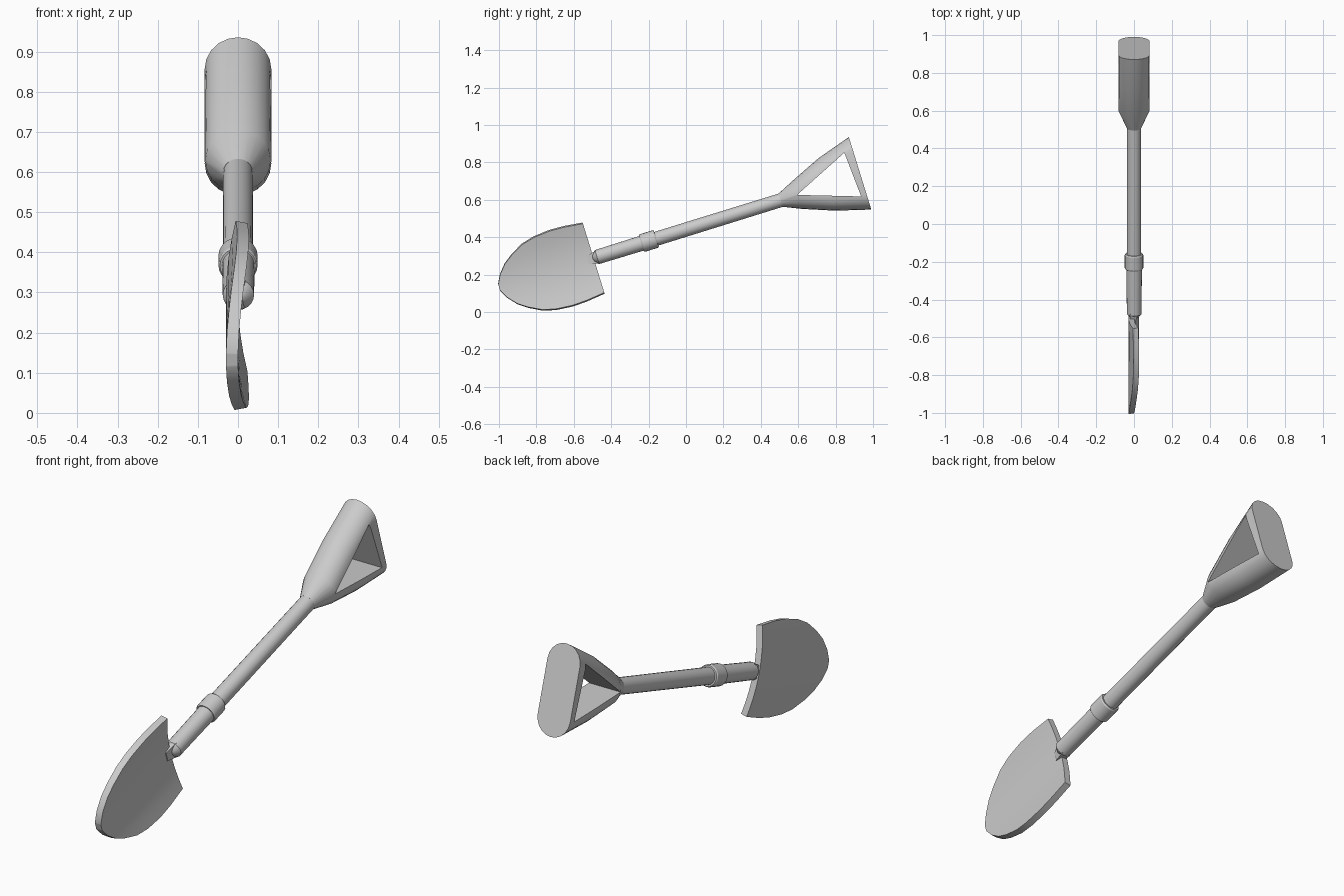
import bpy, bmesh, math
from mathutils import Matrix

if "Cube" in bpy.data.objects:
    bpy.data.objects.remove(bpy.data.objects["Cube"])

# Everything is modelled along local y (x = side, z = across), then tilted.
TILT = Matrix.Translation((0, 0, 0.441)) @ Matrix.Rotation(math.radians(17.2), 4, 'X')


def finish(name, bm):
    bmesh.ops.recalc_face_normals(bm, faces=bm.faces)
    me = bpy.data.meshes.new(name)
    bm.to_mesh(me)
    bm.free()
    ob = bpy.data.objects.new(name, me)
    bpy.context.collection.objects.link(ob)
    ob.matrix_world = TILT
    return ob


def activate(ob):
    bpy.ops.object.select_all(action='DESELECT')
    ob.select_set(True)
    bpy.context.view_layer.objects.active = ob


def smooth(ob):
    activate(ob)
    bpy.ops.object.shade_smooth_by_angle(angle=math.radians(30))


def apply_mod(ob, mod):
    activate(ob)
    bpy.ops.object.modifier_apply(modifier=mod.name)


def loft(name, rings):
    """Skin equal-sized rings of points and cap both ends."""
    bm = bmesh.new()
    rows = [[bm.verts.new(p) for p in r] for r in rings]
    n = len(rows[0])
    for r0, r1 in zip(rows, rows[1:]):
        for i in range(n):
            j = (i + 1) % n
            bm.faces.new((r0[i], r0[j], r1[j], r1[i]))
    bm.faces.new(rows[0])
    bm.faces.new(rows[-1])
    return finish(name, bm)


def stadium(a, w, h, zc=0.0, seg=10):
    """Oblong ring at y=a: half width w in x, half height h in z."""
    r = min(w, h)
    pts = []
    for side in (1, -1):
        for i in range(seg + 1):
            t = math.pi * i / seg
            pts.append((side * w * math.cos(t), a,
                        zc + side * (h - r + r * math.sin(t) + 0.002)))
    return pts


def turned(name, profile, seg=20, xc=0.0):
    return loft(name, [[(xc + r * math.cos(2 * math.pi * i / seg), a,
                         r * math.sin(2 * math.pi * i / seg))
                        for i in range(seg)] for a, r in profile])


# Shaft, collar and lower socket with a blunt tip
smooth(turned("shaft", [(-0.20, 0.038), (0.55, 0.037)]))
smooth(turned("collar", [(-0.250, 0.045), (-0.244, 0.049),
                         (-0.172, 0.049), (-0.166, 0.045)]))
smooth(turned("socket", [(-0.525, 0.006), (-0.515, 0.024), (-0.498, 0.039),
                         (-0.20, 0.041)], xc=0.001))

# D-shaped grip with a triangular opening
grip = loft("grip", [stadium(0.53, 0.037, 0.035), stadium(0.625, 0.081, 0.078, 0.002),
                     stadium(0.79, 0.083, 0.145, 0.008),
                     stadium(0.978, 0.083, 0.201, 0.012)])
hole = [(0.622, 0.001), (0.930, 0.142), (0.947, -0.108)]
cutter = loft("grip_cutter", [[(x, a, b) for a, b in hole] for x in (-0.2, 0.2)])
cutter.hide_render = True
cut = grip.modifiers.new("opening", 'BOOLEAN')
cut.operation, cut.object, cut.solver = 'DIFFERENCE', cutter, 'EXACT'
apply_mod(grip, cut)
bpy.data.objects.remove(cutter)
smooth(grip)

# Dished blade: half widths along its length, curved across
outline = [(-0.517, 0.196), (-0.62, 0.208), (-0.70, 0.211), (-0.79, 0.203),
           (-0.86, 0.185), (-0.93, 0.148), (-0.98, 0.112), (-1.02, 0.066),
           (-1.046, 0.018)]
COLS = 8
bm = bmesh.new()
rows = []
for a, w in outline:
    row = []
    for i in range(COLS + 1):
        b = w * (2 * i / COLS - 1)
        row.append(bm.verts.new((-0.015 + 0.62 * b * b, a, b)))
    rows.append(row)
for r0, r1 in zip(rows, rows[1:]):
    for i in range(COLS):
        bm.faces.new((r0[i], r0[i + 1], r1[i + 1], r1[i]))
blade = finish("blade", bm)
sol = blade.modifiers.new("thickness", 'SOLIDIFY')
sol.thickness, sol.offset = 0.03, 0
apply_mod(blade, sol)
smooth(blade)

# Small hinge tab joining socket and blade
tab = loft("hinge_tab", [[(-0.022, a, -h), (t, a, -h), (t, a, h), (-0.022, a, h)]
                         for a, h, t in ((-0.55, 0.022, 0.004), (-0.49, 0.036, 0.02))])
smooth(tab)
